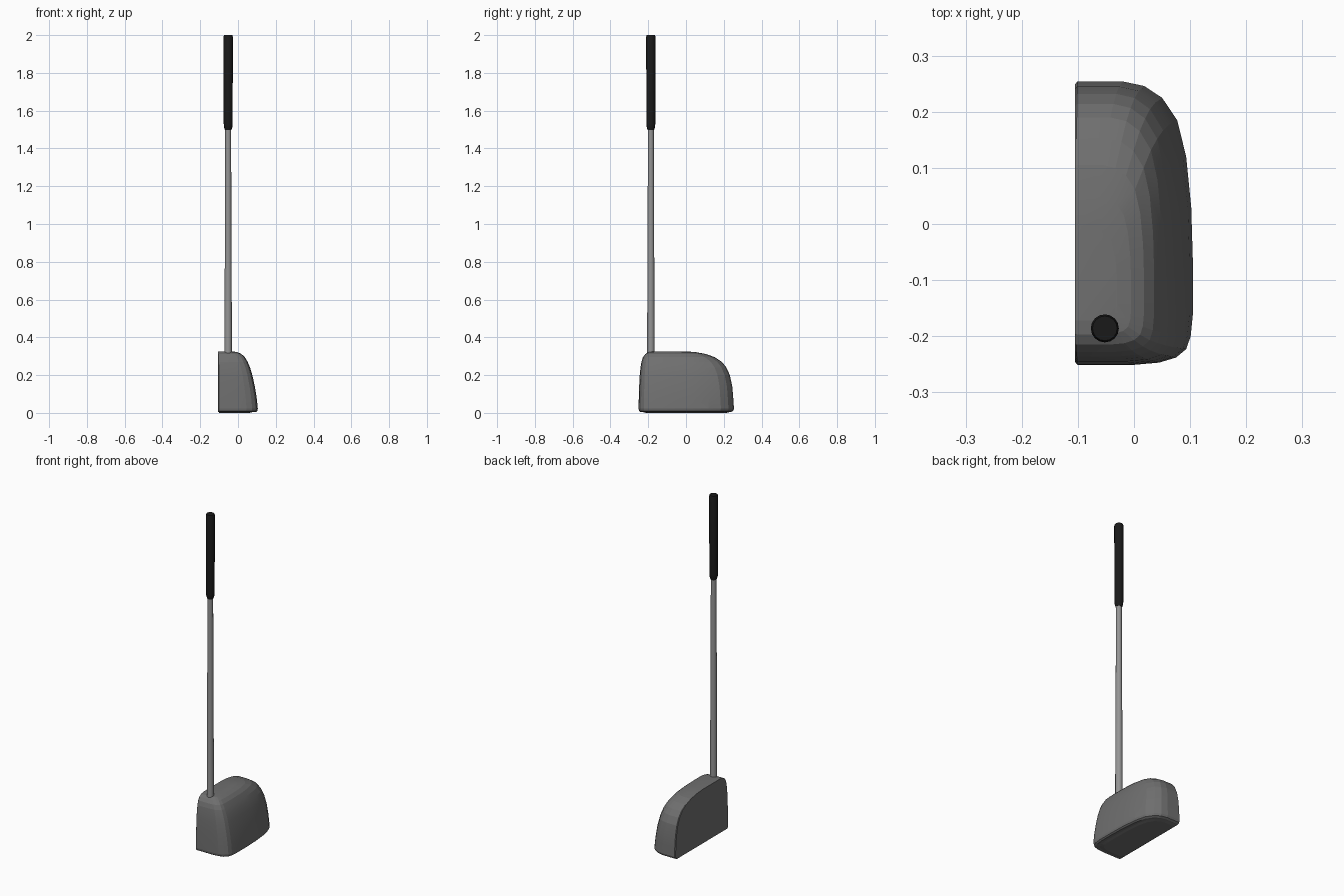
import bpy, bmesh, math

if "Cube" in bpy.data.objects:
    bpy.data.objects.remove(bpy.data.objects["Cube"])

CX, CY = -0.052, -0.186     # shaft axis


def material(name, v):
    m = bpy.data.materials.new(name)
    m.diffuse_color = (v, v, v, 1)
    m.use_nodes = True
    m.node_tree.nodes["Principled BSDF"].inputs["Base Color"].default_value = m.diffuse_color
    return m


def loft(name, rings, mat):
    """Skin equal-length rings and cap both ends."""
    bm = bmesh.new()
    loops = [[bm.verts.new(p) for p in ring] for ring in rings]
    n = len(loops[0])
    for a, b in zip(loops, loops[1:]):
        for i in range(n):
            j = (i + 1) % n
            bm.faces.new((a[i], a[j], b[j], b[i]))
    bm.faces.new(loops[0][::-1])
    bm.faces.new(loops[-1])
    bmesh.ops.recalc_face_normals(bm, faces=bm.faces)
    me = bpy.data.meshes.new(name)
    bm.to_mesh(me)
    bm.free()
    me.materials.append(mat)
    ob = bpy.data.objects.new(name, me)
    bpy.context.collection.objects.link(ob)
    return ob


def smooth(ob, angle):
    bpy.ops.object.select_all(action='DESELECT')
    ob.select_set(True)
    bpy.context.view_layer.objects.active = ob
    bpy.ops.object.shade_smooth_by_angle(angle=math.radians(angle))


def turned(name, profile, sides, mat):
    """Round part about the shaft axis from (radius, z) points."""
    rings = [[(CX + r * math.cos(2 * math.pi * i / sides),
               CY + r * math.sin(2 * math.pi * i / sides), z)
              for i in range(sides)] for r, z in profile]
    ob = loft(name, rings, mat)
    smooth(ob, 35)
    return ob


# Head: footprint outline, shrunk layer by layer towards the crown
outline = [(-0.105, -0.246), (-0.101, -0.251), (0.0, -0.251), (0.045, -0.247),
           (0.075, -0.238), (0.093, -0.223), (0.101, -0.2), (0.105, -0.16),
           (0.105, -0.07), (0.102, 0.03), (0.093, 0.12), (0.077, 0.185),
           (0.05, 0.225), (0.018, 0.246), (-0.02, 0.254), (-0.101, 0.254),
           (-0.105, 0.249)]
# (z, back x, heel y, toe y)
layers = [(0.004, 0.094, -0.241, 0.238), (0.010, 0.102, -0.249, 0.249),
          (0.022, 0.105, -0.251, 0.254), (0.08, 0.099, -0.250, 0.250),
          (0.14, 0.089, -0.248, 0.245), (0.20, 0.076, -0.245, 0.232),
          (0.24, 0.064, -0.241, 0.214), (0.27, 0.051, -0.236, 0.190),
          (0.295, 0.036, -0.228, 0.152), (0.312, 0.018, -0.215, 0.105),
          (0.322, -0.005, -0.197, 0.050), (0.326, -0.03, -0.172, -0.005)]
rings = []
for z, bx, y0, y1 in layers:
    rings.append([(-0.105 + (x + 0.105) / 0.21 * (bx + 0.105),
                   y0 + (y + 0.251) / 0.505 * (y1 - y0), z)
                  for x, y in outline])
head = loft("putter_head", rings, material("dark_metal", 0.16))
smooth(head, 8)

# Sole plate closing the head down to the ground
sole = [[(-0.1 + (x + 0.105) / 0.21 * 0.18 * k, y * 0.93 * k, z)
         for x, y in outline] for z, k in ((0.005, 1.0), (0.0, 0.9))]
loft("sole", sole, head.data.materials[0])

# Tapered shaft, seated in the head
turned("shaft", [(0.0195, 0.28), (0.0195, 0.45), (0.018, 0.8),
                 (0.0165, 1.2), (0.0155, 1.52)], 16, material("steel", 0.3))

# Grip with chamfered ends
turned("grip", [(0.017, 1.497), (0.0225, 1.515), (0.0235, 1.53),
                (0.025, 1.99), (0.022, 2.0)], 16, material("rubber", 0.01))
